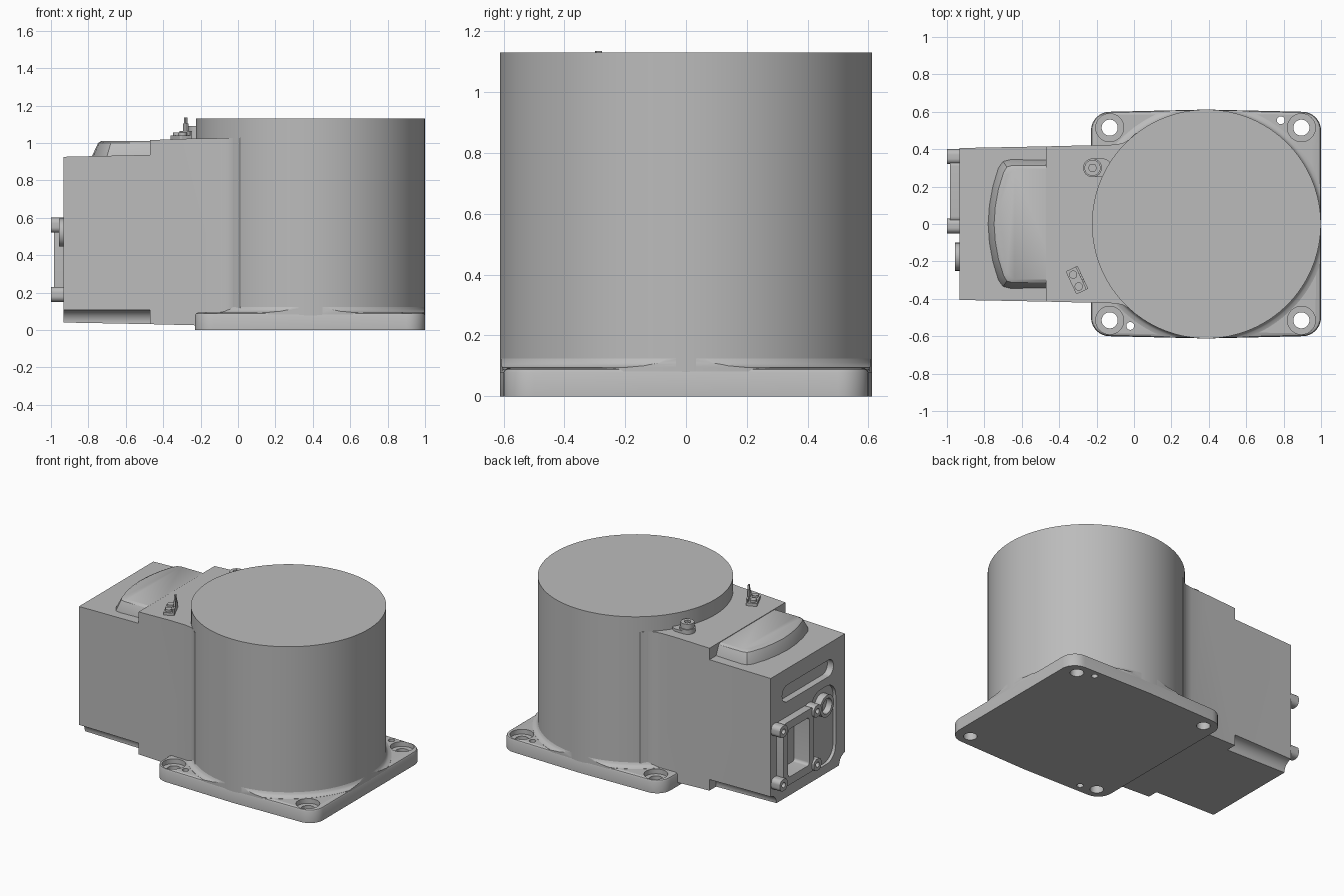
import bpy, bmesh, math
from mathutils import Matrix, Vector

if "Cube" in bpy.data.objects:
    bpy.data.objects.remove(bpy.data.objects["Cube"], do_unlink=True)

GREY = (0.5, 0.5, 0.5, 1)
grey = bpy.data.materials.new("cast_grey")
grey.use_nodes = True
grey.diffuse_color = GREY
grey.node_tree.nodes["Principled BSDF"].inputs["Base Color"].default_value = GREY

AXES = {"x": lambda a, b, h: (h, a, b),
        "y": lambda a, b, h: (a, h, b),
        "z": lambda a, b, h: (a, b, h)}


def loft(name, sections, axis="z"):
    """Closed solid through (outline, height) sections along an axis."""
    place = AXES[axis]
    bm = bmesh.new()
    rings = [[bm.verts.new(place(a, b, h)) for a, b in pts] for pts, h in sections]
    bm.faces.new(rings[0])
    bm.faces.new(rings[-1])
    for low, high in zip(rings, rings[1:]):
        for i in range(len(low)):
            j = (i + 1) % len(low)
            bm.faces.new((low[i], low[j], high[j], high[i]))
    bmesh.ops.recalc_face_normals(bm, faces=bm.faces)
    mesh = bpy.data.meshes.new(name)
    bm.to_mesh(mesh)
    bm.free()
    mesh.materials.append(grey)
    obj = bpy.data.objects.new(name, mesh)
    bpy.context.collection.objects.link(obj)
    return obj


def prism(name, outline, lo, hi, axis="z"):
    return loft(name, [(outline, lo), (outline, hi)], axis)


def circle(a, b, r, n=32):
    return [(a + r * math.cos(math.tau * i / n), b + r * math.sin(math.tau * i / n))
            for i in range(n)]


def rounded(a, b, w, h, r, n=8):
    """Rounded rectangle outline, counter-clockwise from the right side."""
    pts = []
    for k, (sx, sy) in enumerate([(1, 1), (-1, 1), (-1, -1), (1, -1)]):
        for i in range(n + 1):
            t = math.pi / 2 * (k + i / n)
            pts.append((a + sx * (w / 2 - r) + r * math.cos(t),
                        b + sy * (h / 2 - r) + r * math.sin(t)))
    return pts


def mirrored(half):
    """Outline from a half with b >= 0, reflected across b = 0."""
    return half + [(a, -b) for a, b in reversed(half) if b > 0]


def boolean(obj, cutter, operation="DIFFERENCE"):
    mod = obj.modifiers.new("cut", "BOOLEAN")
    mod.operation, mod.object, mod.solver = operation, cutter, "EXACT"
    bpy.context.view_layer.objects.active = obj
    bpy.ops.object.modifier_apply(modifier=mod.name)
    bpy.data.objects.remove(cutter, do_unlink=True)


CX, R = 0.387, 0.612


# Mounting plate with a softened top edge and slightly bowed sides
def plate_outline(inset):
    pts = rounded(0.385, 0, 1.23 - 2 * inset, 1.2 - 2 * inset, 0.1 - inset)
    pts.insert(27, (CX, inset - R))
    pts.insert(9, (CX, R - inset))
    return pts


plate = loft("mounting_plate", [(plate_outline(0), 0), (plate_outline(0), 0.078),
                                (plate_outline(0.005), 0.088), (plate_outline(0.016), 0.093)])
for x in (-0.13, 0.895):
    for y in (-0.515, 0.515):
        boolean(plate, prism("hole", circle(x, y, 0.043), -0.1, 0.2))
        boolean(plate, prism("counterbore", circle(x, y, 0.075), 0.06, 0.2))
for x, y in ((0.785, 0.555), (-0.02, -0.545)):
    boolean(plate, prism("dowel_hole", circle(x, y, 0.021), -0.1, 0.2))

# Main drum and the fillet where it meets the plate
prism("drum", circle(CX, 0, R, 128), 0.002, 1.13)
fillet = loft("drum_fillet", [(circle(CX, 0, r, 128), z) for r, z in
              ((0.645, 0.07), (0.645, 0.094), (0.627, 0.1), (0.617, 0.11), (0.6115, 0.125))])
boolean(fillet, prism("clip", plate_outline(0.002), -0.1, 0.3), "INTERSECT")

# Rear housing: plan shape trimmed to its side profile
plan = mirrored([(0.3, 0.5), (0.01, 0.486), (-0.025, 0.452), (-0.06, 0.432), (-0.11, 0.424),
                 (-0.47, 0.415), (-0.932, 0.406)])
side = [(-1.1, 0.043), (-0.47, 0.031), (-0.23, 0.025), (0.5, 0.025), (0.5, 1.03),
        (-0.23, 1.024), (-0.47, 1.015), (-0.47, 0.936), (-1.1, 0.922)]
housing = prism("rear_housing", plan, -0.2, 1.4)
boolean(housing, prism("side_trim", side, -0.8, 0.8, "y"), "INTERSECT")
for y in (-0.41, 0.41):
    boolean(housing, prism("edge_groove", circle(y, 0.04, 0.068), -1.1, -0.47, "x"))
boolean(housing, prism("grip_slot", rounded(0, 0.755, 0.56, 0.115, 0.055), -1.1, -0.885, "x"))
boolean(housing, prism("panel_recess", rounded(-0.17, 0.37, 0.27, 0.54, 0.1), -1.1, -0.91, "x"))
boolean(housing, prism("socket_pocket", rounded(0.175, 0.375, 0.23, 0.33, 0.02), -1.1, -0.87, "x"))

# Raised cover on the rear step
low = mirrored([(-0.42, 0.345), (-0.66, 0.345), (-0.7, 0.335), (-0.725, 0.3),
                (-0.755, 0.2), (-0.773, 0.1), (-0.78, 0)])
high = mirrored([(-0.42, 0.305), (-0.65, 0.305), (-0.675, 0.297), (-0.69, 0.27),
                 (-0.718, 0.18), (-0.734, 0.09), (-0.74, 0)])
mid = [(a * 0.8 + c * 0.2, b * 0.8 + d * 0.2) for (a, b), (c, d) in zip(high, low)]
inner = [(a + 0.012, b * 0.97) for a, b in high]
loft("raised_cover", [(low, 0.915), (low, 0.93), (mid, 1.0), (inner, 1.011)])

# Rectangular connector frame with four screw ears
frame = prism("connector_frame", rounded(0.175, 0.375, 0.33, 0.44, 0.03), -0.985, -0.9, "x")
boolean(frame, prism("opening", rounded(0.175, 0.375, 0.23, 0.33, 0.02), -1.1, -0.8, "x"))
for i, y in enumerate((-0.01, 0.36)):
    for j, z in enumerate((0.19, 0.56)):
        ear = prism(f"connector_ear_{i}{j}", rounded(y, z, 0.08, 0.08, 0.03), -1.0, -0.9, "x")
        boolean(ear, prism("screw_hole", circle(y, z, 0.018, 16), -1.1, -0.97, "x"))

# Round connector
ring = prism("round_connector", circle(-0.175, 0.52, 0.075), -0.957, -0.9, "x")
boolean(ring, prism("bore", circle(-0.175, 0.52, 0.052), -1.1, -0.915, "x"))

# Grounding bolt on its pad
prism("bolt_pad", rounded(-0.195, 0.3, 0.15, 0.1, 0.048), 1.0, 1.042)
washer = circle(-0.222, 0.3, 0.05)
head = circle(-0.222, 0.3, 0.043)
bolt = loft("bolt_head", [(washer, 1.03), (washer, 1.055), (head, 1.055), (head, 1.09)])
boolean(bolt, prism("hex_socket", circle(-0.222, 0.3, 0.022, 6), 1.06, 1.2))

# Small angled bracket with an upright tab and two screws
turn = Matrix.Translation(Vector((-0.305, -0.3, 0))) @ Matrix.Rotation(math.radians(25), 4, "Z")
bracket = [prism("bracket_foot", rounded(0, 0, 0.07, 0.135, 0.01), 1.0, 1.04),
           prism("bracket_rail", rounded(0.029, 0, 0.012, 0.135, 0.002), 1.0, 1.065),
           prism("bracket_tab", rounded(0.029, 0, 0.012, 0.05, 0.002), 1.0, 1.105),
           prism("bracket_tip", rounded(0.029, 0, 0.012, 0.022, 0.002), 1.1, 1.135)]
for y in (-0.035, 0.035):
    bracket.append(prism("bracket_screw", circle(-0.006, y, 0.022, 16), 1.03, 1.055))
for part in bracket:
    part.data.transform(turn)

# Smooth the curved surfaces, keep edges sharp
bpy.ops.object.select_all(action="DESELECT")
for obj in bpy.context.collection.objects:
    if obj.type == "MESH" and grey.name in obj.data.materials:
        obj.select_set(True)
        bpy.context.view_layer.objects.active = obj
bpy.ops.object.shade_smooth_by_angle(angle=math.radians(30))
